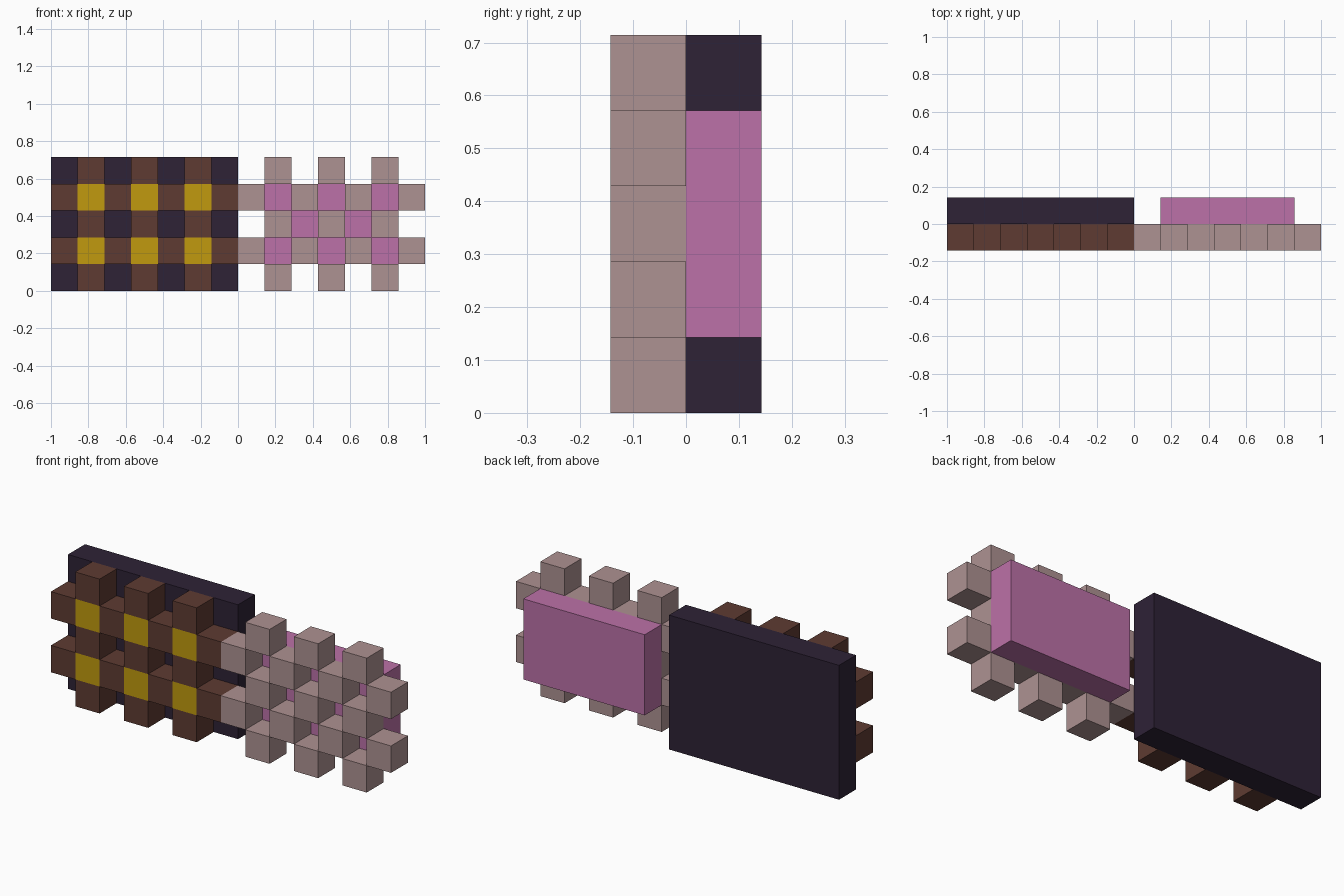
import bpy, bmesh
from mathutils import Matrix, Vector

if "Cube" in bpy.data.objects:
    bpy.data.objects.remove(bpy.data.objects["Cube"], do_unlink=True)

U = 1 / 7            # edge of one block
COLS, ROWS = 7, 5    # each panel is 7 x 5 blocks


def make_material(name, rgb):
    linear = [((c / 255 + 0.055) / 1.055) ** 2.4 if c > 10 else c / 255 / 12.92 for c in rgb]
    mat = bpy.data.materials.new(name)
    mat.use_nodes = True
    mat.diffuse_color = (*linear, 1)
    mat.node_tree.nodes["Principled BSDF"].inputs["Base Color"].default_value = (*linear, 1)
    return mat


def make_boxes(name, mat, boxes):
    """Boxes are (corner, size) pairs in block units."""
    bm = bmesh.new()
    for corner, size in boxes:
        size = Vector(size) * U
        centre = Vector(corner) * U + size / 2
        bmesh.ops.create_cube(bm, size=1, matrix=Matrix.Translation(centre) @ Matrix.Diagonal((*size, 1)))
    mesh = bpy.data.meshes.new(name)
    bm.to_mesh(mesh)
    bm.free()
    mesh.materials.append(mat)
    obj = bpy.data.objects.new(name, mesh)
    bpy.context.collection.objects.link(obj)
    return obj


def blocks(x0, keep):
    """Front layer of unit blocks at the grid cells chosen by a rule."""
    return [((x0 + c, -1, r), (1, 1, 1)) for r in range(ROWS) for c in range(COLS) if keep(c, r)]


def checker(c, r):
    return (c + r) % 2 == 1


def crossing(c, r):
    return c % 2 == 1 and r % 2 == 1


brown = make_material("brown", (94, 59, 50))
yellow = make_material("yellow", (193, 154, 14))
dark = make_material("dark purple", (46, 34, 54))
beige = make_material("dusty beige", (174, 146, 146))
pink = make_material("pink", (188, 113, 168))

# Right panel: brown lattice with yellow crossings on a full backing slab
make_boxes("lattice_blocks", brown, blocks(-COLS, checker))
make_boxes("crossing_blocks", yellow, blocks(-COLS, crossing))
make_boxes("dark_backing", dark, [((-COLS, 0, 0), (COLS, 1, ROWS))])

# Left panel: open checkerboard on a smaller backing slab
make_boxes("checker_blocks", beige, blocks(0, checker))
make_boxes("pink_backing", pink, [((1, 0, 1), (COLS - 2, 1, ROWS - 2))])
